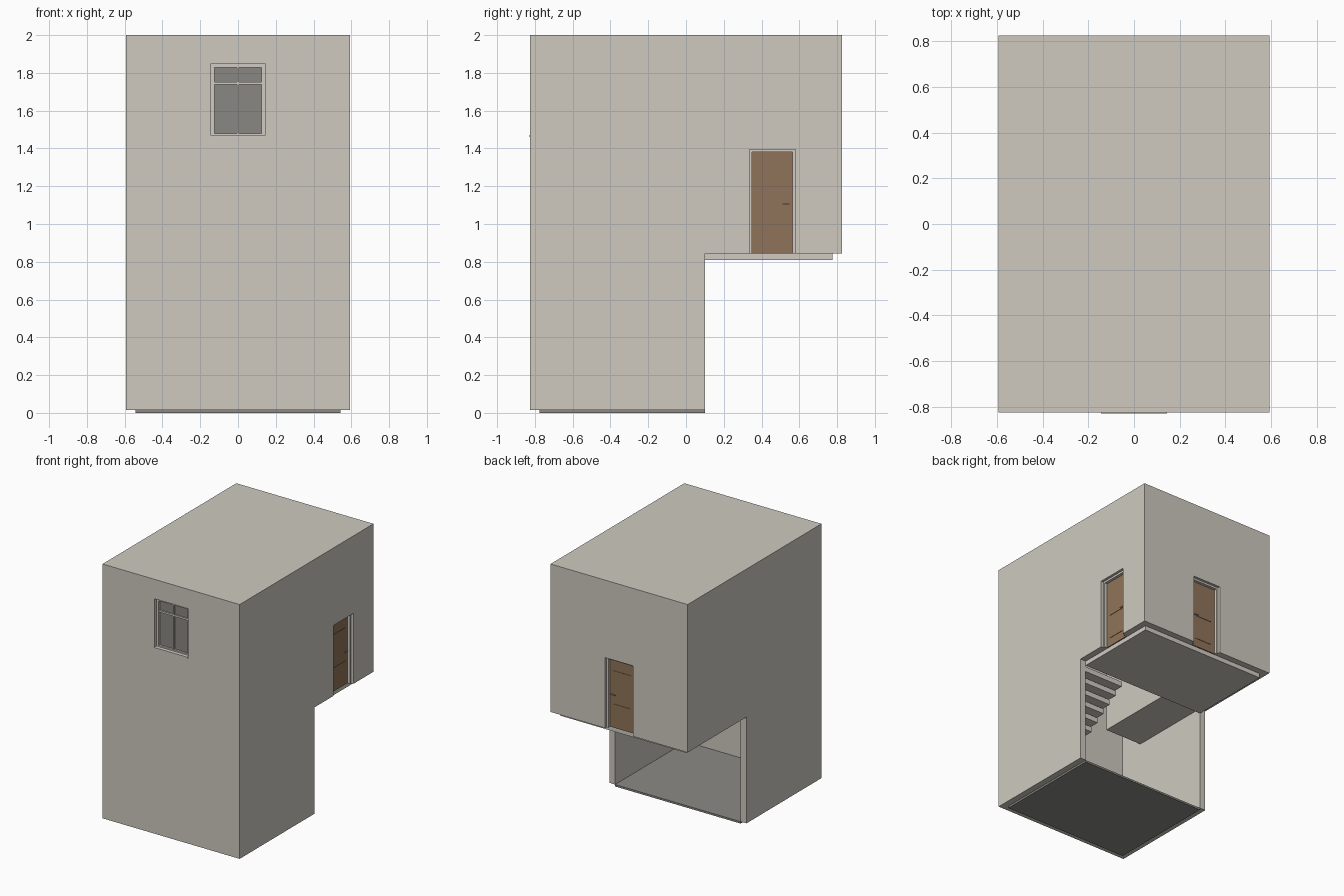
import bpy, bmesh, math
from mathutils import Matrix, Vector

cube = bpy.data.objects.get("Cube")
if cube:
    bpy.data.objects.remove(cube, do_unlink=True)


def material(name, rgb):
    m = bpy.data.materials.new(name)
    m.use_nodes = True
    m.diffuse_color = (*rgb, 1)
    m.node_tree.nodes["Principled BSDF"].inputs["Base Color"].default_value = (*rgb, 1)
    return m


PLASTER = material("warm grey plaster", (0.62, 0.59, 0.53))
TRIM = material("pale trim", (0.64, 0.60, 0.55))
FLOOR = material("dark grey floor", (0.26, 0.255, 0.24))
WOOD = material("brown wood", (0.28, 0.175, 0.10))
GLASS = material("grey glass", (0.25, 0.245, 0.225))
METAL = material("light metal", (0.5, 0.46, 0.4))


def finish(name, bm, mat, matrix=Matrix()):
    bmesh.ops.recalc_face_normals(bm, faces=bm.faces)
    mesh = bpy.data.meshes.new(name)
    bm.to_mesh(mesh)
    bm.free()
    mesh.materials.append(mat)
    ob = bpy.data.objects.new(name, mesh)
    ob.matrix_world = matrix
    bpy.context.collection.objects.link(ob)
    return ob


def add_box(bm, x, y, z):
    size = Vector((x[1] - x[0], y[1] - y[0], z[1] - z[0]))
    mid = Vector((sum(x), sum(y), sum(z))) / 2
    bmesh.ops.create_cube(bm, size=1, matrix=Matrix.Translation(mid) @ Matrix.Diagonal((*size, 1)))


def boxes(name, mat, parts, matrix=Matrix()):
    bm = bmesh.new()
    for part in parts:
        add_box(bm, *part)
    return finish(name, bm, mat, matrix)


# Main dimensions
HX, HY, TOP, WALL = 0.592, 0.825, 2.0, 0.05
IX, IY = HX - WALL, HY - WALL
BASE, LEVEL, BACK = 0.015, 0.845, 0.1

# Stepped outer block, hollowed out so the lower back stays open
bm = bmesh.new()
profile = [(-HY, BASE), (BACK, BASE), (BACK, LEVEL), (HY, LEVEL), (HY, TOP), (-HY, TOP)]
side = bm.faces.new([bm.verts.new((-HX, y, z)) for y, z in profile])
ext = bmesh.ops.extrude_face_region(bm, geom=[side])
bmesh.ops.translate(bm, vec=(2 * HX, 0, 0),
                    verts=[v for v in ext["geom"] if isinstance(v, bmesh.types.BMVert)])
walls = finish("walls", bm, PLASTER)


def cut(name, x, y, z, matrix=Matrix()):
    cutter = boxes(name, PLASTER, [(x, y, z)], matrix)
    cutter.hide_render = True
    cutter.display_type = 'WIRE'
    mod = walls.modifiers.new(name, 'BOOLEAN')
    mod.operation = 'DIFFERENCE'
    mod.solver = 'EXACT'
    mod.object = cutter
    bpy.context.view_layer.update()
    bpy.context.view_layer.objects.active = walls
    bpy.ops.object.modifier_apply(modifier=name)
    bpy.data.objects.remove(cutter, do_unlink=True)


cut("room_cutter", (-IX, IX), (-IY, IY), (-0.1, TOP - 0.03))

# Floors
boxes("lower_floor", FLOOR, [((-IX, IX), (-IY, BACK), (0, BASE))])
boxes("upper_floor", TRIM, [((-IX, IX), (BACK, IY), (0.81, LEVEL))])


def surround(half, z0, z1, t, d, sill):
    """Bars around an opening; local y is depth into the wall."""
    bars = [((s * half, s * (half - t)) if s < 0 else (half - t, half), d, (z0, z1)) for s in (-1, 1)]
    bars.append(((t - half, half - t), d, (z1 - t, z1)))
    if sill:
        bars.append(((t - half, half - t), d, (z0, z0 + t)))
    return bars


# Doors, recessed in their walls
def door(prefix, matrix, hand):
    half, top = 0.122, 1.395
    cut(prefix + "_cutter", (-half, half), (-0.05, 0.1), (LEVEL - 0.05, top), matrix)
    boxes(prefix + "_frame", TRIM, surround(half, LEVEL, top, 0.015, (0.02, WALL + 0.01), False), matrix)
    w = half - 0.015
    boxes(prefix + "_leaf", WOOD, [((-w, w), (0.042, 0.055), (LEVEL, top - 0.015))], matrix)
    # Raised panels between the rails
    panels = [((-w * 0.7, w * 0.7), (0.039, 0.043), z) for z in ((0.91, 1.03), (1.1, 1.29))]
    boxes(prefix + "_panels", WOOD, panels, matrix)
    u = sorted((hand * 0.055, hand * 0.092))
    boxes(prefix + "_handle", METAL, [(u, (0.027, 0.032), (1.102, 1.109)),
                                      ((hand * 0.088 - 0.003, hand * 0.088 + 0.003),
                                       (0.03, 0.043), (1.102, 1.109))], matrix)


door("side_door", Matrix.Translation((HX, 0.457, 0)) @ Matrix.Rotation(math.pi / 2, 4, 'Z'), 1)
door("back_door", Matrix.Translation((0, HY, 0)) @ Matrix.Rotation(math.pi, 4, 'Z'), -1)

# Front window with a mullion and a transom
front = Matrix.Translation((0, -HY, 0))
W, Z0, Z1 = 0.145, 1.46, 1.848
cut("window_cutter", (-W, W), (-0.05, 0.1), (Z0, Z1), front)
bars = surround(W, Z0, Z1, 0.02, (0.025, WALL), True)
bars.append(((-0.006, 0.006), (0.03, WALL), (Z0, Z1)))
bars.append(((-W, W), (0.03, WALL), (1.738, 1.752)))
boxes("window_frame", TRIM, bars, front)
boxes("window_sill", TRIM, [((-W, W), (-0.004, 0.03), (Z0, Z0 + 0.01))], front)
boxes("window_glass", GLASS, [((-W, W), (0.04, 0.045), (Z0, Z1))], front)

# Inner stair descending from the upper floor toward the front
going, rise = 0.068, 0.046
steps = []
for i in range(12):
    y, z = BACK - i * going, LEVEL - (i + 1) * rise
    steps.append(((0.2, IX), (y - going - 0.008, y), (z - 0.04, z)))
boxes("stairs", TRIM, steps)

# Enclosed gallery beside the stairwell
boxes("gallery", PLASTER, [((-IX, -0.22), (-0.575, BACK), (LEVEL + 0.005, 1.6))])
